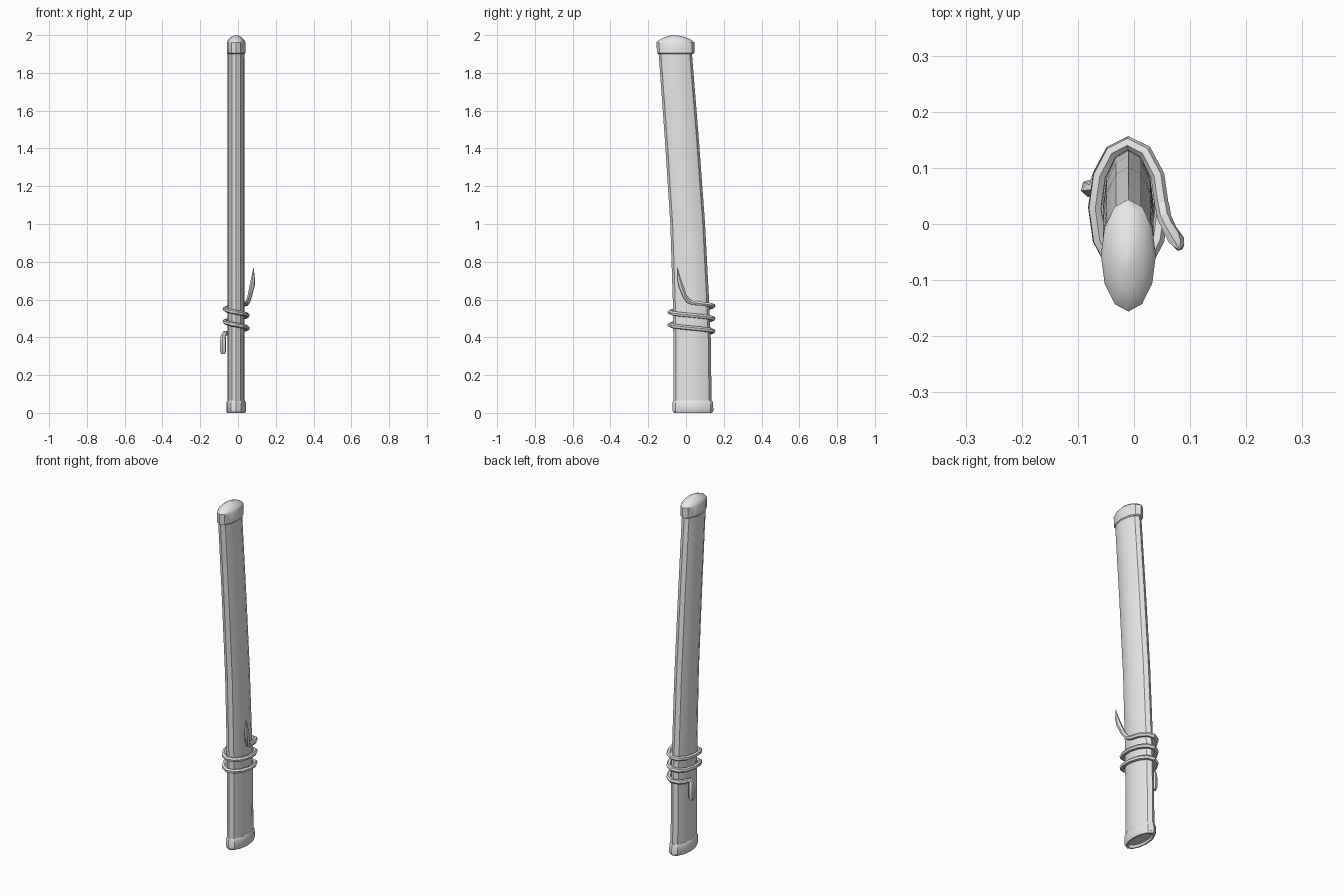
import bpy, bmesh
from math import sin, cos, pi, radians

cube = bpy.data.objects.get("Cube")
if cube:
    bpy.data.objects.remove(cube, do_unlink=True)

grey = bpy.data.materials.new("plain grey")
grey.use_nodes = True
grey.diffuse_color = (0.8, 0.8, 0.8, 1)
grey.node_tree.nodes["Principled BSDF"].inputs["Base Color"].default_value = (0.8, 0.8, 0.8, 1)

CX = -0.01   # sideways centre of the sheath


def activate(ob):
    bpy.ops.object.select_all(action='DESELECT')
    ob.select_set(True)
    bpy.context.view_layer.objects.active = ob


def loft(name, rings, sides=12):
    """Join oval rings given as (z, centre y, half width, half depth)."""
    bm = bmesh.new()
    loops = []
    for z, cy, rx, ry in rings:
        loops.append([bm.verts.new((CX + rx * sin(2 * pi * i / sides),
                                    cy + ry * cos(2 * pi * i / sides), z))
                      for i in range(sides)])
    for low, high in zip(loops, loops[1:]):
        for i in range(sides):
            j = (i + 1) % sides
            bm.faces.new((low[i], low[j], high[j], high[i]))
    bm.faces.new(loops[0])
    bm.faces.new(loops[-1])
    bmesh.ops.recalc_face_normals(bm, faces=bm.faces)
    mesh = bpy.data.meshes.new(name)
    bm.to_mesh(mesh)
    bm.free()
    ob = bpy.data.objects.new(name, mesh)
    bpy.context.collection.objects.link(ob)
    mesh.materials.append(grey)
    activate(ob)
    bpy.ops.object.shade_smooth_by_angle(angle=radians(30))
    return ob


def cord(name, points, thickness=0.0125):
    """Sweep a six-sided cord along points of (x, y, z, relative radius)."""
    curve = bpy.data.curves.new(name, 'CURVE')
    curve.dimensions = '3D'
    curve.bevel_depth = thickness
    curve.bevel_resolution = 1
    curve.use_fill_caps = True
    spline = curve.splines.new('POLY')
    spline.points.add(len(points) - 1)
    for p, (x, y, z, r) in zip(spline.points, points):
        p.co = (x, y, z, 1)
        p.radius = r
    curve.materials.append(grey)
    ob = bpy.data.objects.new(name, curve)
    bpy.context.collection.objects.link(ob)
    activate(ob)
    bpy.ops.object.convert(target='MESH')
    bpy.ops.object.shade_smooth_by_angle(angle=radians(30))


# Curved oval sheath
loft("sheath_body", [
    (0.02, 0.035, 0.045, 0.101),
    (0.40, 0.032, 0.045, 0.099),
    (0.60, 0.026, 0.045, 0.096),
    (1.00, 0.009, 0.045, 0.092),
    (1.45, -0.022, 0.045, 0.090),
    (1.92, -0.058, 0.045, 0.088)])

# Domed end cap
loft("top_cap", [
    (1.900, -0.055, 0.045, 0.090),
    (1.905, -0.055, 0.049, 0.099),
    (1.962, -0.056, 0.049, 0.100),
    (1.973, -0.057, 0.044, 0.088),
    (1.986, -0.058, 0.032, 0.062),
    (1.996, -0.060, 0.016, 0.030),
    (2.000, -0.060, 0.003, 0.006)])

# Mouth collar with a shallow recess underneath
loft("mouth_collar", [
    (0.012, 0.037, 0.036, 0.082),
    (0.000, 0.037, 0.040, 0.090),
    (0.000, 0.037, 0.047, 0.101),
    (0.010, 0.037, 0.052, 0.108),
    (0.055, 0.036, 0.052, 0.107),
    (0.065, 0.036, 0.046, 0.101)])

# Cord wound around the sheath in a descending helix
STEPS = 29
winding = []
for i in range(STEPS + 1):
    a = 2 * pi * i / 12
    winding.append((CX + 0.060 * cos(a), 0.029 + 0.115 * sin(a),
                    0.583 - 0.067 * i / 12, 1))
cord("cord_winding", winding)

# Upper cord end, rising to a pointed tip
cord("cord_tip", [
    (0.050, 0.035, 0.583, 1.0),
    (0.054, 0.012, 0.592, 1.0),
    (0.063, -0.008, 0.620, 1.0),
    (0.075, -0.028, 0.675, 1.15),
    (0.080, -0.038, 0.715, 0.8),
    (0.082, -0.046, 0.770, 0.05)])

# Lower cord end, hooked over and hanging down
cord("cord_tail", [
    (*winding[-1][:3], 1.0),
    (-0.070, 0.062, 0.424, 1.0),
    (-0.078, 0.064, 0.408, 1.1),
    (-0.079, 0.064, 0.385, 1.3),
    (-0.079, 0.064, 0.325, 1.3),
    (-0.079, 0.064, 0.312, 0.9)])
